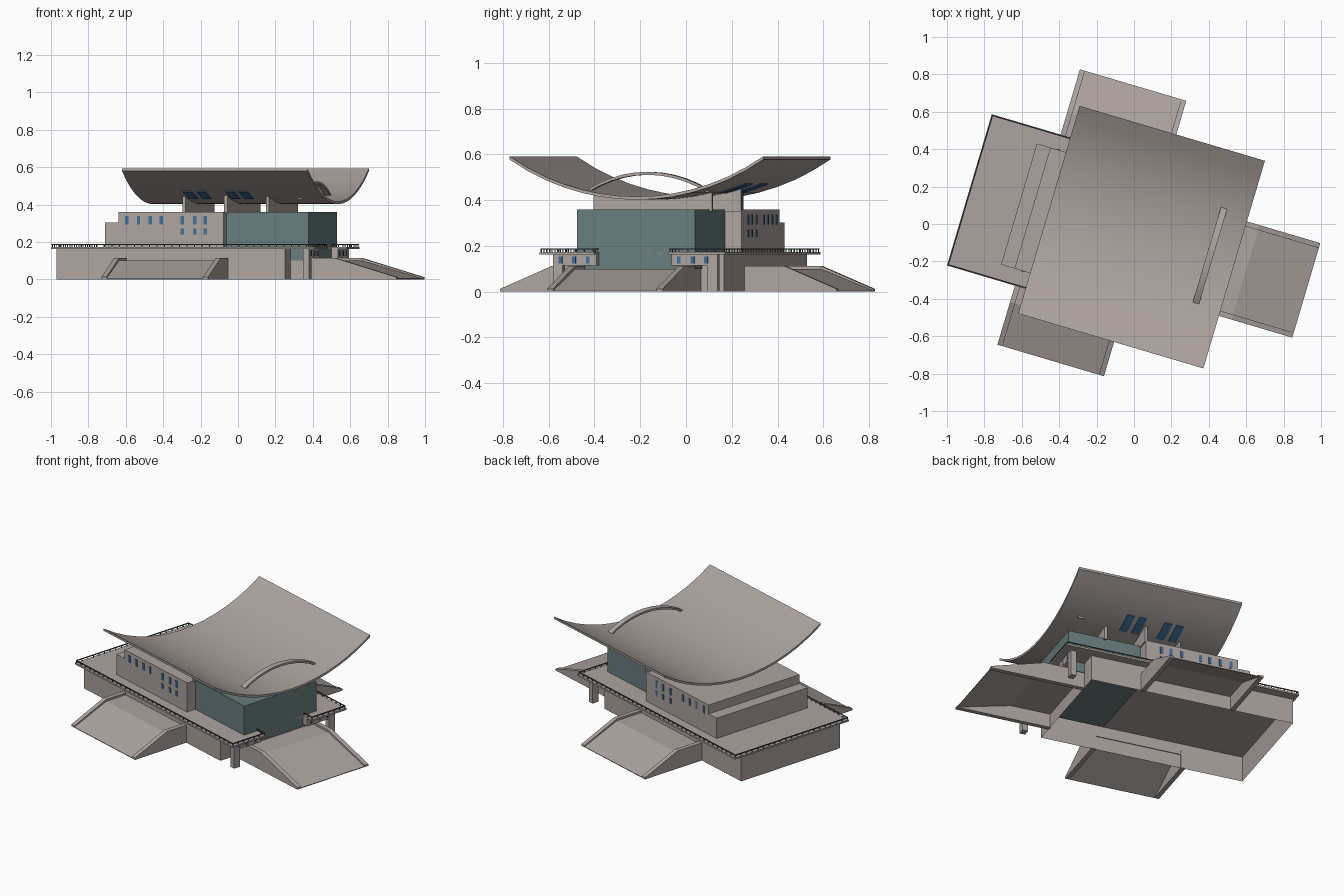
import bpy, bmesh, math
from mathutils import Matrix

if "Cube" in bpy.data.objects:
    bpy.data.objects.remove(bpy.data.objects["Cube"])

ROT = Matrix.Rotation(math.radians(-16.5), 4, 'Z')   # whole building is turned on its site


def material(name, rgb):
    m = bpy.data.materials.new(name)
    m.diffuse_color = (*rgb, 1)
    m.use_nodes = True
    m.node_tree.nodes["Principled BSDF"].inputs["Base Color"].default_value = m.diffuse_color
    return m


CONCRETE = material("warm_grey_concrete", (0.42, 0.37, 0.345))
GLASS = material("teal_glass", (0.14, 0.205, 0.21))
BLUE = material("window_blue", (0.05, 0.16, 0.34))
DARK = material("dark_rail", (0.07, 0.08, 0.08))


def add_prism(bm, pts, axis, lo, hi, bottom=True):
    """Extrude a 2D outline along x, y or z."""
    def place(p, t):
        a, b = p
        return {'x': (t, a, b), 'y': (a, t, b), 'z': (a, b, t)}[axis]
    rings = [[bm.verts.new(place(p, t)) for p in pts] for t in (lo, hi)]
    new = [bm.faces.new(r) for r in rings]
    n = len(pts)
    for i in range(n):
        j = (i + 1) % n
        new.append(bm.faces.new((rings[0][i], rings[0][j], rings[1][j], rings[1][i])))
    bmesh.ops.recalc_face_normals(bm, faces=new)
    if not bottom:
        bm.normal_update()
        bmesh.ops.delete(bm, geom=[f for f in new if f.normal.z < -0.99], context='FACES_ONLY')


def add_box(bm, x, y, z, bottom=True):
    add_prism(bm, [(x[0], y[0]), (x[1], y[0]), (x[1], y[1]), (x[0], y[1])], 'z', *z, bottom)


def finish(bm, name, mat, smooth=False):
    bm.transform(ROT)
    me = bpy.data.meshes.new(name)
    bm.to_mesh(me)
    bm.free()
    me.materials.append(mat)
    ob = bpy.data.objects.new(name, me)
    bpy.context.collection.objects.link(ob)
    if smooth:
        bpy.ops.object.select_all(action='DESELECT')
        ob.select_set(True)
        bpy.context.view_layer.objects.active = ob
        bpy.ops.object.shade_smooth_by_angle(angle=math.radians(30))
    return ob


def box(name, x, y, z, mat, bottom=True):
    bm = bmesh.new()
    add_box(bm, x, y, z, bottom)
    return finish(bm, name, mat)


def steps(a, b, n):
    return [a + (b - a) * i / n for i in range(n + 1)]


# Curved roof: underside height along y
ROOF_Y, ROOF_R = -0.056, 1.04


def roof_z(y):
    return 0.402 + ROOF_R - math.sqrt(ROOF_R ** 2 - (y - ROOF_Y) ** 2)


def band(zfun, y0, y1, n, down, up):
    ys = steps(y0, y1, n)
    return [(y, zfun(y) - down) for y in ys] + [(y, zfun(y) + up) for y in reversed(ys)]


bm = bmesh.new()
add_prism(bm, band(roof_z, -0.635, 0.523, 14, 0, 0.014), 'x', -0.458, 0.575)
finish(bm, "curved_roof", CONCRETE, True)

# Arched rib on the roof
bm = bmesh.new()
rib_z = lambda y: 0.511 - 0.52 + math.sqrt(0.52 ** 2 - (y + 0.0425) ** 2)
add_prism(bm, band(rib_z, -0.32, 0.235, 10, 0, 0.013), 'x', 0.42, 0.455)
finish(bm, "roof_rib", CONCRETE, True)

# Skylight panels on both slopes of the roof underside
bm = bmesh.new()
for side in (-1, 1):
    for x in (-0.155, -0.08, 0.08, 0.155):
        a, b = sorted((ROOF_Y + side * 0.25, ROOF_Y + side * 0.375))
        add_prism(bm, band(roof_z, a, b, 3, 0.004, 0.002), 'x', x - 0.024, x + 0.024)
finish(bm, "underside_skylights", BLUE)

# Fin walls carrying the roof
bm = bmesh.new()
for x, y0, y1 in ((-0.2, -0.34, 0.2), (0.038, -0.36, 0.265), (0.265, -0.34, 0.2)):
    top = [(y, roof_z(y) + 0.004) for y in steps(y1, y0, 10)]
    add_prism(bm, [(y0, 0.35), (y1, 0.35)] + top, 'x', x - 0.009, x + 0.009)
finish(bm, "roof_fins", CONCRETE)

# Upper hall: solid block, lower rear step and glazed hall
box("upper_hall", (-0.545, 0.04), (-0.41, 0.265), (0.165, 0.36), CONCRETE)
box("rear_step", (-0.62, -0.545), (-0.41, 0.265), (0.165, 0.303), CONCRETE)
box("glass_hall", (0.04, 0.496), (-0.349, 0.189), (0.1, 0.36), GLASS)

# Hall windows on both long walls
bm = bmesh.new()
for wall in (-0.41, 0.265):
    for i, x in enumerate((-0.498, -0.433, -0.367, -0.305, -0.189, -0.119, -0.06)):
        rows = ((0.294, 0.338),) if i < 4 else ((0.294, 0.338), (0.24, 0.273))
        for z in rows:
            add_box(bm, (x - 0.009, x + 0.009), (wall - 0.003, wall + 0.003), z)
finish(bm, "hall_windows", BLUE)

# Ground-floor base, open underneath
box("base", (-0.88, 0.395), (-0.445, 0.29), (0, 0.163), CONCRETE, False)

# Terrace deck with a notch at the entrance
OUTLINE = [(0.496, -0.25), (0.575, -0.25), (0.575, -0.497), (-0.896, -0.497),
           (-0.896, 0.347), (0.575, 0.347), (0.575, 0.09), (0.496, 0.09)]
bm = bmesh.new()
add_prism(bm, OUTLINE, 'z', 0.162, 0.173)
finish(bm, "terrace_deck", CONCRETE)

# Railing: top rail and posts just inside the deck edge
bm = bmesh.new()
E = 0.006
path = [(x - E if x > 0.5 else x + E if x < 0 else x,
         y + (E if y in (-0.497, 0.09) else -E)) for x, y in OUTLINE]
for (xa, ya), (xb, yb) in zip(path, path[1:]):
    add_box(bm, (min(xa, xb) - 0.003, max(xa, xb) + 0.003),
            (min(ya, yb) - 0.003, max(ya, yb) + 0.003), (0.184, 0.189))
    n = max(1, round((abs(xb - xa) + abs(yb - ya)) / 0.042))
    for t in steps(0, 1, n):
        x, y = xa + (xb - xa) * t, ya + (yb - ya) * t
        add_box(bm, (x - 0.002, x + 0.002), (y - 0.002, y + 0.002), (0.172, 0.185))
finish(bm, "terrace_railing", DARK)

# Windowed entrance walls with corner pillars, each side of the notch
walls, panes = bmesh.new(), bmesh.new()
for y0, y1, p0, p1 in ((-0.45, -0.25, -0.45, -0.405), (0.09, 0.3, 0.255, 0.3)):
    add_box(walls, (0.495, 0.53), (y0, y1), (0.115, 0.163))
    add_box(walls, (0.495, 0.53), (p0, p1), (0, 0.12))
    for i in range(3):
        y = y0 + 0.035 + i * 0.062
        add_box(panes, (0.527, 0.533), (y - 0.008, y + 0.008), (0.124, 0.154))
finish(walls, "entrance_walls", CONCRETE)
finish(panes, "entrance_windows", BLUE)


# Stair ramps: a folded slab between two solid parapets
def ramp(name, axis, inner, brk, end, lo, hi):
    bm = bmesh.new()
    slab = [(inner, 0.1), (brk, 0.1), (end, 0.004), (end, 0), (brk, 0.088), (inner, 0.088)]
    rail = [(inner, 0), (inner, 0.113), (brk, 0.113), (end, 0.012), (end, 0)]
    add_prism(bm, slab, axis, lo + 0.02, hi - 0.02)
    for a, b in ((lo, lo + 0.028), (hi - 0.028, hi)):
        add_prism(bm, rail, axis, a, b)
    finish(bm, name, CONCRETE)


ramp("front_ramp", 'x', -0.44, -0.588, -0.826, -0.517, 0.077)
ramp("back_ramp", 'x', 0.285, 0.47, 0.711, -0.512, 0.081)
ramp("entrance_ramp", 'y', 0.39, 0.645, 0.984, -0.342, 0.185)
